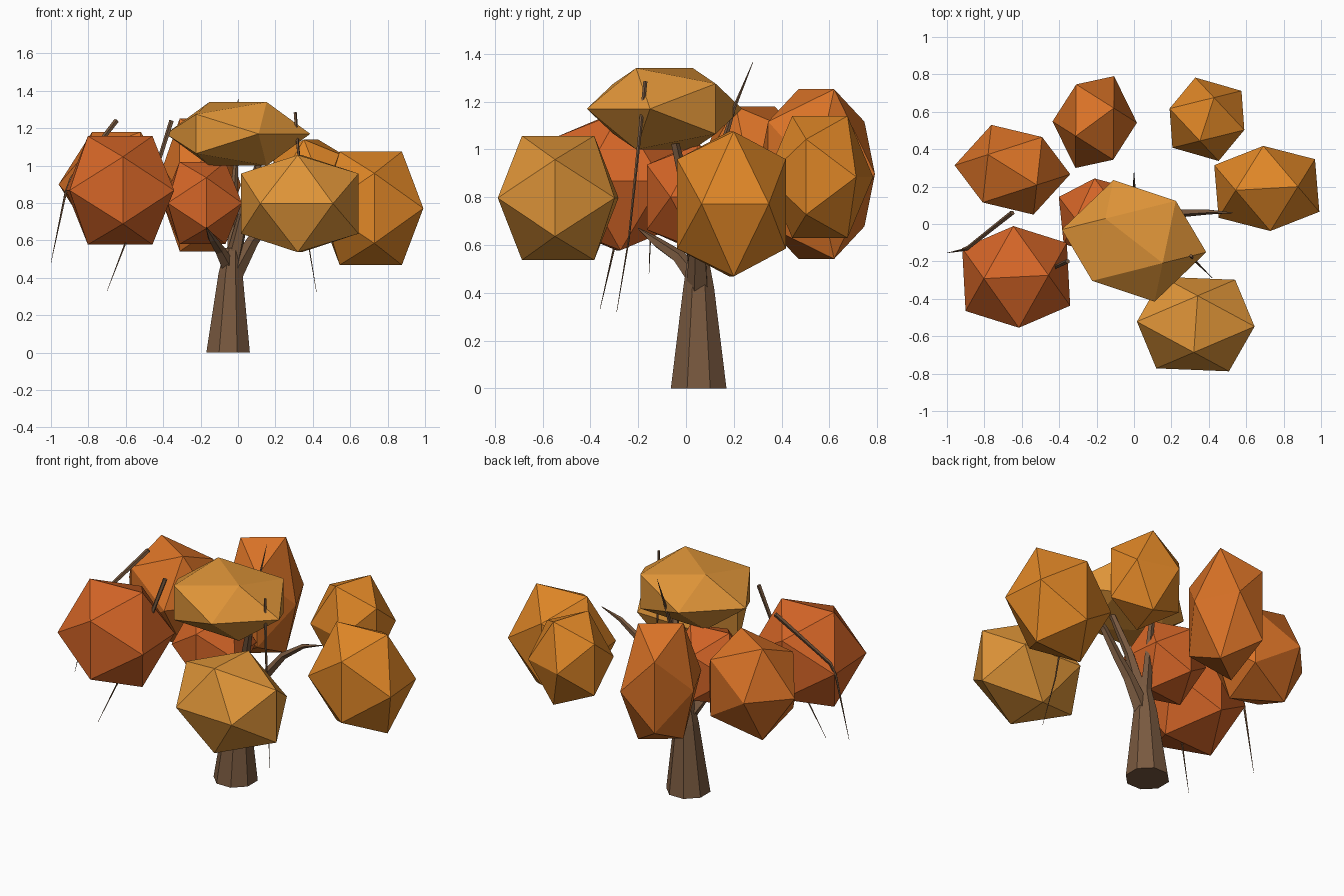
import bpy, bmesh
from math import radians, cos, sin, pi
from mathutils import Vector, Matrix

if "Cube" in bpy.data.objects:
    bpy.data.objects.remove(bpy.data.objects["Cube"])

PHI = (1 + 5 ** 0.5) / 2


def material(name, rgb):
    m = bpy.data.materials.new(name)
    m.diffuse_color = (*rgb, 1)
    m.use_nodes = True
    m.node_tree.nodes["Principled BSDF"].inputs["Base Color"].default_value = m.diffuse_color
    return m


BARK = material("bark", (0.19, 0.10, 0.05))
GOLD = material("gold_leaf", (0.74, 0.30, 0.04))
AMBER = material("amber_leaf", (0.74, 0.24, 0.02))
ORANGE = material("orange_leaf", (0.70, 0.17, 0.02))
RUST = material("rust_leaf", (0.66, 0.13, 0.02))


def finish(bm, name, mat):
    bmesh.ops.recalc_face_normals(bm, faces=bm.faces[:])
    me = bpy.data.meshes.new(name)
    bm.to_mesh(me)
    bm.free()
    me.materials.append(mat)
    ob = bpy.data.objects.new(name, me)
    bpy.context.collection.objects.link(ob)
    return ob


# Leaf clump: icosahedron turned about z, then stretched along the world axes
def clump(name, centre, radii, turn, mat):
    bm = bmesh.new()
    rot = Matrix.Rotation(radians(turn), 3, 'Z')
    for a in (-1, 1):
        for b in (-PHI, PHI):
            for v in ((a, b, 0), (0, a, b), (b, 0, a)):
                p = rot @ Vector(v) / PHI
                bm.verts.new([c + r * q for c, r, q in zip(centre, radii, p)])
    bmesh.ops.convex_hull(bm, input=bm.verts[:])
    finish(bm, name, mat)


# Tapered limb: rings along a path of (x, y, z, radius)
def limb(name, path, sides, level=False):
    bm = bmesh.new()
    pts = [Vector(p[:3]) for p in path]
    rings = []
    for i, p in enumerate(pts):
        d = pts[min(i + 1, len(pts) - 1)] - pts[max(i - 1, 0)]
        q = Matrix.Identity(3) if level else d.to_track_quat('Z', 'Y').to_matrix()
        r = path[i][3]
        rings.append([bm.verts.new(p + q @ Vector((r * cos(t), r * sin(t), 0)))
                      for t in [2 * pi * (k + 0.5) / sides for k in range(sides)]])
    for lo, hi in zip(rings, rings[1:]):
        for k in range(sides):
            n = (k + 1) % sides
            bm.faces.new((lo[k], lo[n], hi[n], hi[k]))
    bm.faces.new(rings[0][::-1])
    bm.faces.new(rings[-1])
    finish(bm, name, BARK)


# Trunk
limb("trunk", [(-.053, .053, 0, .126), (-.04, .053, .42, .07), (-.03, .05, .56, .045)], 8, True)

# Branches rising from the trunk
limb("right_branch", [(-.02, .05, .42, .05), (.08, .05, .6, .034), (.16, .05, .7, .028),
                      (.27, .06, .84, .022), (.4, .065, .93, .014), (.53, .06, .97, .002)], 5)
limb("left_branch", [(-.04, .06, .44, .045), (-.1, -.03, .55, .03),
                     (-.14, -.12, .61, .022), (-.17, -.2, .67, .003)], 5)
limb("middle_branch", [(-.03, .05, .48, .045), (.04, .01, .78, .028), (.12, -.05, 1.04, .018)], 5)
limb("top_twig", [(-.03, .06, .5, .035), (-.02, .12, .9, .018), (0, .2, 1.17, .008), (0, .28, 1.365, .001)], 5)

# Drooping twigs poking through the leaves
limb("drooping_twig_left", [(-.65, .06, 1.24, .014), (-.89, -.13, .93, .011),
                            (-.92, -.14, .86, .007), (-1, -.155, .48, .001)], 5)
limb("drooping_twig_front", [(-.355, -.2, 1.24, .013), (-.44, -.24, .97, .011),
                             (-.6, -.3, .59, .005), (-.7, -.36, .33, .001)], 5)
limb("drooping_twig_right", [(.305, -.17, 1.285, .009), (.32, -.19, 1.1, .008),
                             (.37, -.24, .62, .004), (.42, -.29, .32, .001)], 5)

# Leaf clumps
clump("leaves_top", (0, -.09, 1.17), (.334, .288, .17), 48, GOLD)
clump("leaves_front", (.33, -.535, .797), (.315, .245, .26), -3, GOLD)
clump("leaves_right", (.71, .19, .772), (.27, .228, .303), 94, AMBER)
clump("leaves_back_right", (.39, .56, .885), (.209, .196, .255), -17, AMBER)
clump("leaves_back", (-.21, .545, .897), (.192, .235, .355), -59, ORANGE)
clump("leaves_back_left", (-.65, .29, .9), (.264, .219, .28), 53, ORANGE)
clump("leaves_left", (-.63, -.283, .868), (.28, .272, .29), 93, RUST)
clump("leaves_middle", (-.19, .04, .8), (.2, .205, .22), 96, RUST)
